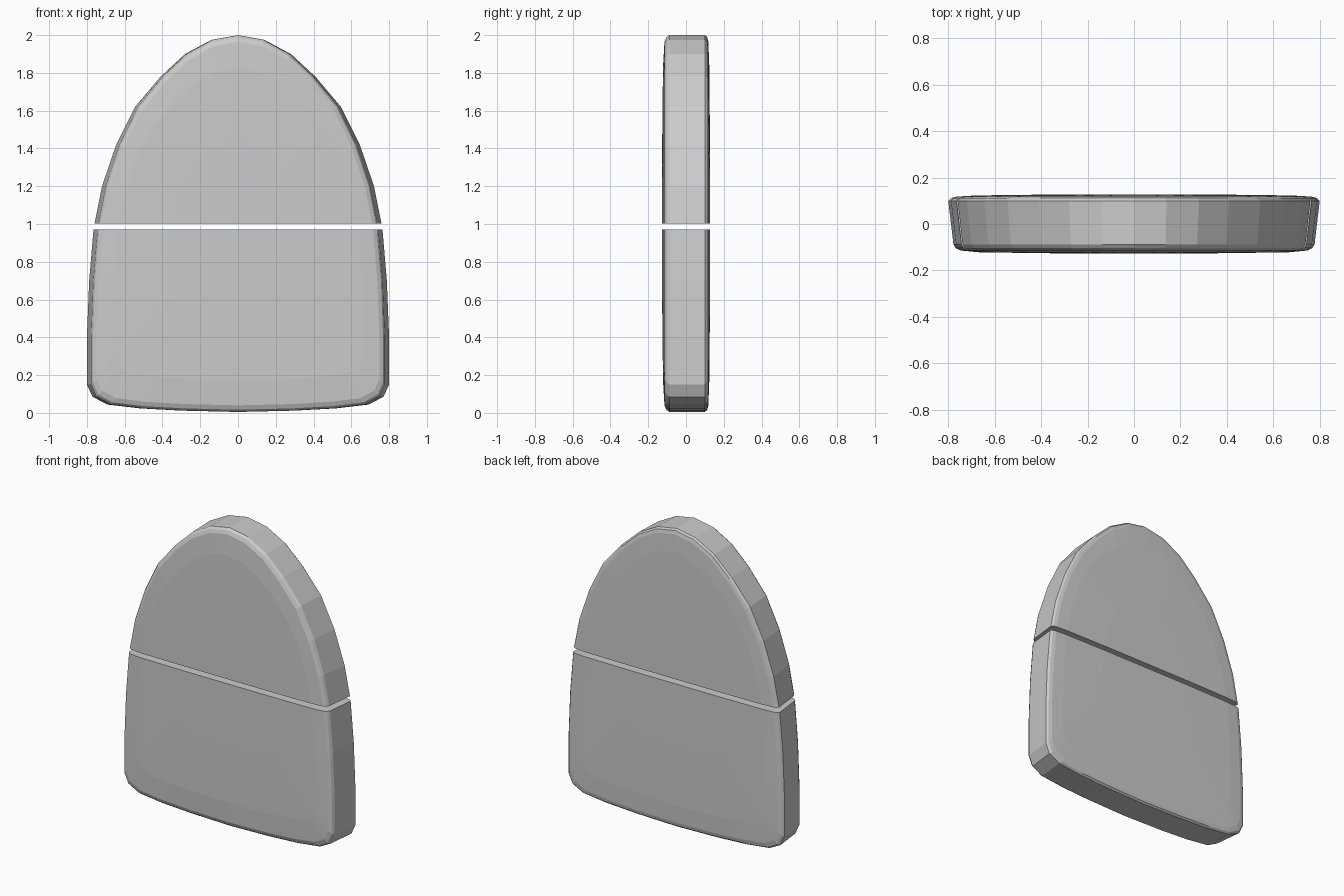
import bpy, bmesh

if "Cube" in bpy.data.objects:
    bpy.data.objects.remove(bpy.data.objects["Cube"])

# Right half of the rounded-arch outline (x, z), bottom centre to apex
half = [(0, .005), (.3, .012), (.52, .024), (.69, .044), (.77, .085), (.8, .15),
        (.8, .4), (.788, .7), (.765, .97), (.76, 1.0), (.72, 1.2), (.645, 1.42),
        (.545, 1.62), (.41, 1.78), (.28, 1.9), (.14, 1.975), (0, 2.0)]
outline = half + [(-x, z) for x, z in half[-2:0:-1]]

# Depth rings (y, x scale, z scale): bulged front, tapered rim, bulged back
rings = [(-.126, .45, .45), (-.122, .83, .83), (-.114, .935, .965),
         (-.104, .96, .988), (-.088, .972, 1), (.1, 1, 1),
         (.112, .985, .99), (.118, .955, .967), (.123, .85, .85), (.127, .45, .45)]


def make_part(name, cut_z, keep_upper):
    bm = bmesh.new()
    loops = [[bm.verts.new((x * sx, y, 1 + (z - 1) * sz)) for x, z in outline]
             for y, sx, sz in rings]
    n = len(outline)
    for a, b in zip(loops, loops[1:]):
        for i in range(n):
            j = (i + 1) % n
            bm.faces.new((a[i], a[j], b[j], b[i]))
    bm.faces.new(loops[0])
    bm.faces.new(loops[-1])
    # Slice off the other half and cap the cut
    bmesh.ops.bisect_plane(bm, geom=bm.verts[:] + bm.edges[:] + bm.faces[:],
                           dist=1e-5, plane_co=(0, 0, cut_z), plane_no=(0, 0, 1),
                           clear_inner=keep_upper, clear_outer=not keep_upper)
    bmesh.ops.holes_fill(bm, edges=[e for e in bm.edges if e.is_boundary], sides=0)
    bmesh.ops.recalc_face_normals(bm, faces=bm.faces[:])
    mesh = bpy.data.meshes.new(name)
    bm.to_mesh(mesh)
    bm.free()
    bpy.context.collection.objects.link(bpy.data.objects.new(name, mesh))


# Two halves with a narrow gap between them
make_part("lower_slab", .972, False)
make_part("upper_arch", 1.003, True)
